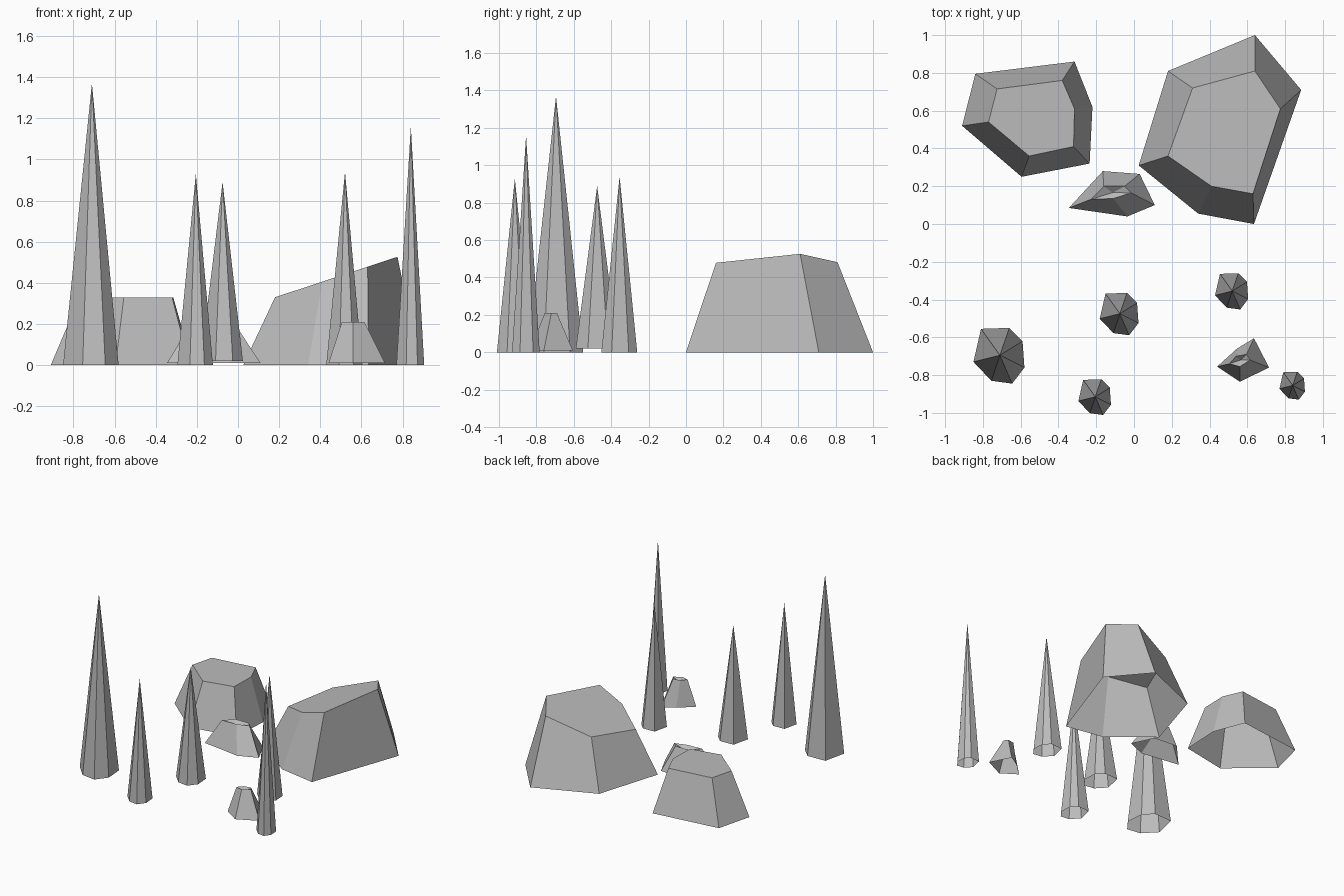
import bpy
import bmesh

cube = bpy.data.objects.get("Cube")
if cube:
    bpy.data.objects.remove(cube, do_unlink=True)

# Single stone colour
stone = bpy.data.materials.new("stone_grey")
stone.use_nodes = True
colour = (0.5, 0.5, 0.5, 1)
stone.diffuse_color = colour
stone.node_tree.nodes["Principled BSDF"].inputs["Base Color"].default_value = colour


def finish(name, bm):
    mesh = bpy.data.meshes.new(name)
    bm.to_mesh(mesh)
    bm.free()
    mesh.materials.append(stone)
    obj = bpy.data.objects.new(name, mesh)
    bpy.context.collection.objects.link(obj)
    return obj


def add_ring(bm, points, height):
    """Add a loop of vertices; height is a function of x."""
    return [bm.verts.new((x, y, height(x))) for x, y in points]


def fan(bm, ring, tip):
    """Join a clockwise loop to a single point."""
    for a, b in zip(ring, ring[1:] + ring[:1]):
        bm.faces.new((b, a, tip))


def rock(name, base, top, height, floor=0.0, dip=None):
    """Tapered open-bottomed boulder; both loops run clockwise from above."""
    bm = bmesh.new()
    low = add_ring(bm, base, lambda x: floor)
    high = add_ring(bm, top, height)
    for i in range(len(low)):
        j = (i + 1) % len(low)
        bm.faces.new((low[j], low[i], high[i], high[j]))
    if dip is None:
        bm.faces.new(high[::-1])
    else:
        n = len(top)
        centre = (sum(p[0] for p in top) / n, sum(p[1] for p in top) / n, dip)
        fan(bm, high, bm.verts.new(centre))
    return finish(name, bm)


# Uneven seven-sided outline shared by all spikes, about the tip
SPIKE = [(-.10, .14), (.05, .145), (.12, .075), (.13, -.065),
         (.065, -.15), (-.045, -.135), (-.14, -.035)]


def spike(name, x, y, height, scale, floor=0.0):
    """Slim open-bottomed stone spike."""
    bm = bmesh.new()
    ring = add_ring(bm, [(x + scale * u, y + scale * v) for u, v in SPIKE],
                    lambda _: floor)
    fan(bm, ring, bm.verts.new((x, y, height)))
    return finish(name, bm)


# Spikes
spike("tall_spike", -.71, -.695, 1.37, 1.0)
spike("front_spike", -.205, -.915, .93, .64)
spike("middle_spike", -.075, -.475, .89, .76, .02)
spike("back_spike", .52, -.355, .94, .65)
spike("corner_spike", .84, -.855, 1.16, .5)

# Large boulder with a sloping top
rock("large_boulder",
     [(.18, .81), (.64, 1), (.885, .71), (.635, 0), (.34, .055), (.025, .31)],
     [(.31, .72), (.64, .81), (.775, .61), (.63, .16), (.41, .2), (.18, .36)],
     lambda x: .33 + .33 * (x - .18))

# Flat-topped boulder
rock("flat_boulder",
     [(-.84, .795), (-.315, .86), (-.22, .62), (-.235, .32), (-.595, .25), (-.91, .52)],
     [(-.725, .715), (-.38, .76), (-.315, .61), (-.32, .41), (-.555, .36), (-.77, .54)],
     lambda x: .33)

# Small stones with hollowed tops
rock("small_stone_back",
     [(-.345, .085), (-.165, .28), (.03, .265), (.11, .10), (-.035, .04)],
     [(-.23, .13), (-.16, .2), (-.05, .2), (-.015, .165), (-.11, .135)],
     lambda x: .2, .01, .17)
rock("small_stone_front",
     [(.44, -.755), (.545, -.66), (.635, -.605), (.715, -.76), (.56, -.835)],
     [(.505, -.74), (.54, -.70), (.595, -.69), (.615, -.72), (.56, -.755)],
     lambda x: .21, .01, .18)
